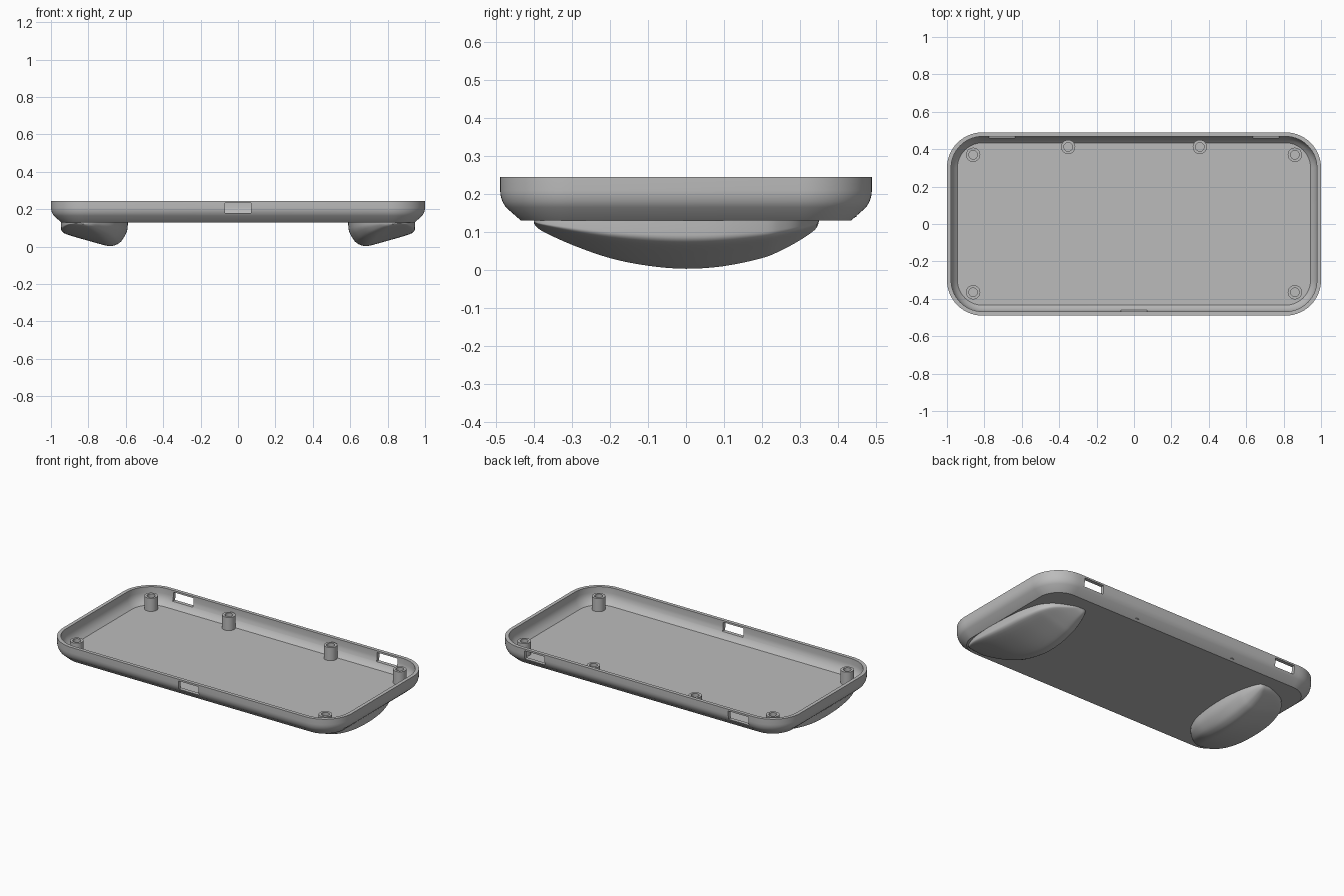
import bpy, bmesh, math

cube = bpy.data.objects.get("Cube")
if cube:
    bpy.data.objects.remove(cube)

grey = bpy.data.materials.new("plain grey")
grey.use_nodes = True
grey.diffuse_color = (0.5, 0.5, 0.5, 1)
grey.node_tree.nodes["Principled BSDF"].inputs["Base Color"].default_value = grey.diffuse_color


def loft(name, rings, caps=True, closed=False, angle=30):
    """Skin a list of equal-length point rings into one object."""
    bm = bmesh.new()
    loops = [[bm.verts.new(p) for p in ring] for ring in rings]
    pairs = list(zip(loops, loops[1:]))
    if closed:
        pairs.append((loops[-1], loops[0]))
    for a, b in pairs:
        for i in range(len(a)):
            j = (i + 1) % len(a)
            bm.faces.new((a[i], a[j], b[j], b[i]))
    if caps and not closed:
        bm.faces.new(loops[0])
        bm.faces.new(loops[-1])
    bmesh.ops.recalc_face_normals(bm, faces=bm.faces)
    mesh = bpy.data.meshes.new(name)
    bm.to_mesh(mesh)
    bm.free()
    obj = bpy.data.objects.new(name, mesh)
    mesh.materials.append(grey)
    bpy.context.collection.objects.link(obj)
    smooth(obj, angle)
    return obj


def smooth(obj, angle):
    bpy.ops.object.select_all(action='DESELECT')
    obj.select_set(True)
    bpy.context.view_layer.objects.active = obj
    bpy.ops.object.shade_smooth_by_angle(angle=math.radians(angle))


def rounded_ring(inset, z, half_x=1.0, half_y=0.49, radius=0.19, steps=14):
    r = radius - inset
    ring = []
    for k, (sx, sy) in enumerate([(1, 1), (-1, 1), (-1, -1), (1, -1)]):
        for i in range(steps + 1):
            a = math.pi / 2 * (k + i / steps)
            ring.append((sx * (half_x - radius) + r * math.cos(a),
                         sy * (half_y - radius) + r * math.sin(a), z))
    return ring


# Tray: outer wall up, over the rim, inner wall down to the floor
wall = [(0.055, 0.13), (0.015, 0.165), (0.006, 0.18), (0.001, 0.197), (0, 0.21), (0, 0.245),
        (0.022, 0.245), (0.022, 0.21), (0.024, 0.195), (0.03, 0.178), (0.042, 0.16), (0.056, 0.146)]
tray = loft("tray_shell", [rounded_ring(*p) for p in wall])

# Port openings through the front and back walls
for x, y in [(0, -0.49), (-0.705, 0.49), (0.705, 0.49)]:
    bpy.ops.mesh.primitive_cube_add(size=1, location=(x, y, 0.207))
    cutter = bpy.context.object
    cutter.name = "port_cutter"
    cutter.scale = (0.14, 0.1, 0.054)
    cutter.hide_render = True
    mod = tray.modifiers.new("port", 'BOOLEAN')
    mod.operation = 'DIFFERENCE'
    mod.solver = 'EXACT'
    mod.object = cutter
    bpy.context.view_layer.objects.active = tray
    bpy.ops.object.modifier_apply(modifier=mod.name)
    bpy.data.objects.remove(cutter)
smooth(tray, 30)

# Hollow screw posts
post_profile = [(0.038, 0.14), (0.038, 0.228), (0.023, 0.228), (0.023, 0.148)]
sides = 32
for name, x, y in [("front_post", 0.86, -0.365), ("back_post", 0.86, 0.37), ("middle_post", 0.352, 0.412)]:
    for side, s in [("left", 1), ("right", -1)]:
        rings = [[(s * x + r * math.cos(2 * math.pi * i / sides),
                   y + r * math.sin(2 * math.pi * i / sides), z) for i in range(sides)]
                 for r, z in post_profile]
        loft(f"{side}_{name}", rings)


def catmull(a, b, c, d, t):
    return b + 0.5 * t * (c - a + t * (2 * a - 5 * b + 4 * c - d + t * (3 * (b - c) + d - a)))


def refine(rows, steps):
    """Smooth curve through rows of numbers."""
    out = []
    for i in range(len(rows) - 1):
        p = [rows[max(0, min(len(rows) - 1, i + k))] for k in (-1, 0, 1, 2)]
        out += [tuple(catmull(*v, n / steps) for v in zip(*p)) for n in range(steps)]
    return out + [rows[-1]]


# Hand grips: stations of (y, inner x, outer x, depth) with a shared cross-section
stations = [(-0.4, 0.80, 0.87, 0.01), (-0.38, 0.755, 0.905, 0.028), (-0.3, 0.67, 0.935, 0.065),
            (-0.2, 0.62, 0.945, 0.1), (-0.1, 0.6, 0.945, 0.12), (0, 0.59, 0.94, 0.128),
            (0.1, 0.59, 0.93, 0.121), (0.2, 0.6, 0.905, 0.1), (0.25, 0.61, 0.88, 0.08),
            (0.3, 0.625, 0.83, 0.053), (0.34, 0.645, 0.74, 0.025), (0.35, 0.665, 0.7, 0.005)]
section = [(0, 0), (0.015, 0.4), (0.1, 0.8), (0.18, 0.95), (0.26, 1), (0.36, 0.96),
           (0.65, 0.74), (0.92, 0.52), (0.99, 0.4), (1, 0.25), (1, 0)]
section = refine(section, 3)
for side, s in [("left", 1), ("right", -1)]:
    rings = [[(s * (xi + u * (xo - xi)), y, 0.131 - v * depth) for u, v in section]
             for y, xi, xo, depth in refine(stations, 4)]
    loft(f"{side}_grip", rings, angle=40)
